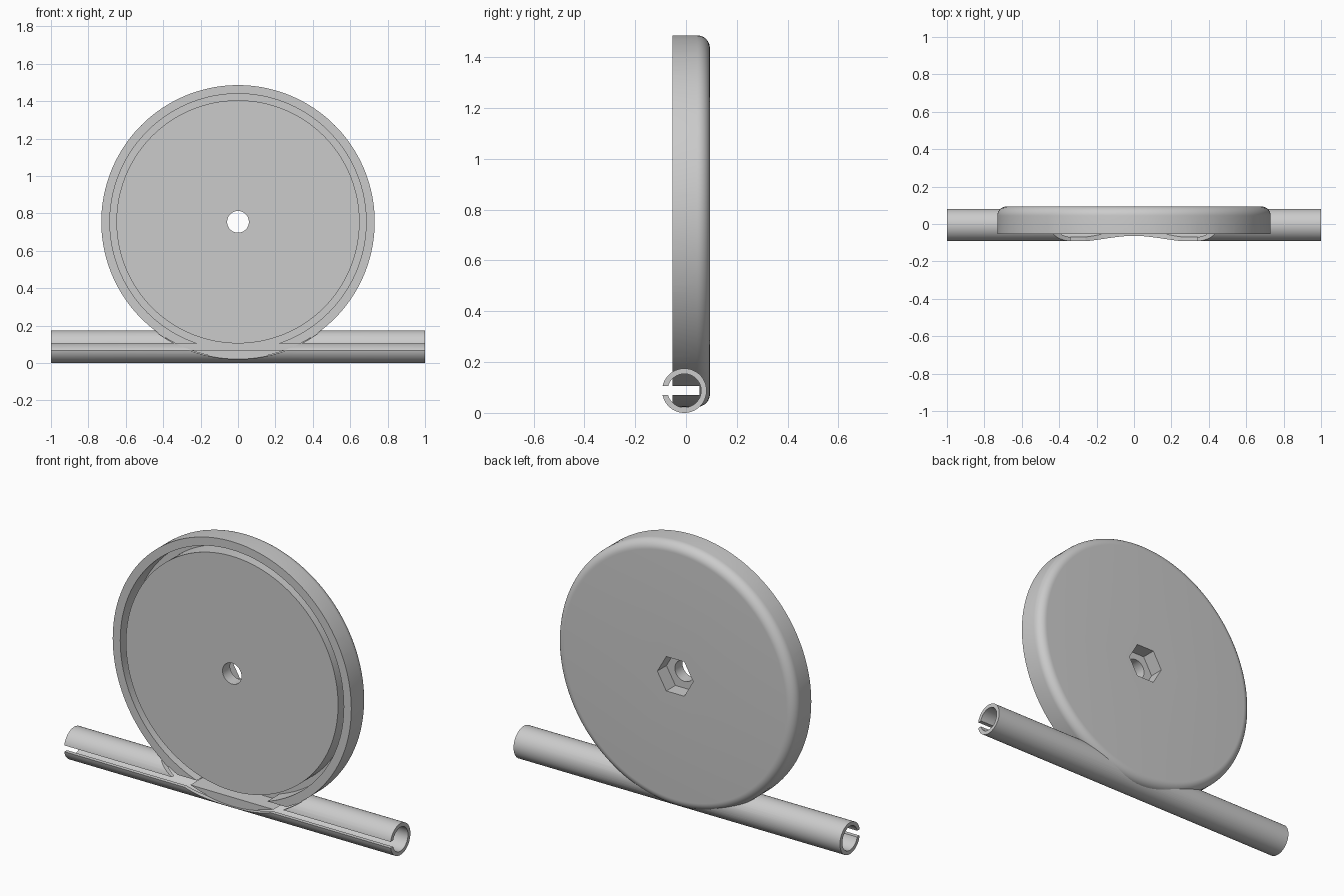
import bpy, bmesh
from math import sin, cos, pi, radians
from mathutils import Matrix

cube = bpy.data.objects.get("Cube")
if cube:
    bpy.data.objects.remove(cube)

# Main sizes
DISC_Z, DISC_R, HOLE_R = 0.755, 0.731, 0.058
FRONT, BACK = -0.0525, 0.094
TUBE_Y, TUBE_R, BORE_R = -0.0065, 0.0875, 0.066
SLOT = 0.0175                      # half height of the slot
FILLET = 0.05

grey = bpy.data.materials.new("plain_grey")
grey.use_nodes = True
grey.diffuse_color = (0.6, 0.6, 0.6, 1)
grey.node_tree.nodes["Principled BSDF"].inputs["Base Color"].default_value = (0.6, 0.6, 0.6, 1)


def finish(name, bm):
    bmesh.ops.recalc_face_normals(bm, faces=bm.faces)
    mesh = bpy.data.meshes.new(name)
    bm.to_mesh(mesh)
    bm.free()
    mesh.materials.append(grey)
    obj = bpy.data.objects.new(name, mesh)
    bpy.context.collection.objects.link(obj)
    return obj


def lathe(name, profile, steps, matrix):
    """Turn a closed (radius, depth) profile around the y axis into a ring."""
    bm = bmesh.new()
    rings = []
    for i in range(steps):
        a = 2 * pi * i / steps
        rings.append([bm.verts.new((r * cos(a), y, r * sin(a))) for r, y in profile])
    n = len(profile)
    for i in range(steps):
        p, q = rings[i], rings[(i + 1) % steps]
        for j in range(n):
            k = (j + 1) % n
            bm.faces.new((p[j], p[k], q[k], q[j]))
    bmesh.ops.transform(bm, matrix=matrix, verts=bm.verts)
    return finish(name, bm)


def band(r0, r1, y0, y1):
    return [(r0, y0), (r1, y0), (r1, y1), (r0, y1)]


def combine(target, other, operation):
    mod = target.modifiers.new(operation.lower(), 'BOOLEAN')
    mod.operation, mod.object, mod.solver = operation, other, 'MANIFOLD'
    bpy.context.view_layer.objects.active = target
    bpy.ops.object.modifier_apply(modifier=mod.name)
    bpy.data.objects.remove(other)


at_disc = Matrix.Translation((0, 0, DISC_Z))
at_tube = Matrix.Translation((0, TUBE_Y, TUBE_R)) @ Matrix.Rotation(radians(90), 4, 'Z')

# Disc with a bolt hole and a rounded back edge
arc = [(DISC_R - FILLET + FILLET * cos(a), BACK - FILLET + FILLET * sin(a))
       for a in (pi / 2 * i / 10 for i in range(11))]
body = lathe("slotted_disc_on_tube",
             [(HOLE_R, -0.2), (DISC_R, -0.2)] + arc + [(HOLE_R, BACK)], 160, at_disc)

# Tube fused across the bottom of the disc
combine(body, lathe("tube", band(BORE_R, TUBE_R, -1, 1), 64, at_tube), 'UNION')

# Flat front, ring groove and hexagonal nut pocket
cuts = [
    ("front_clearance", band(HOLE_R / 2, DISC_R + 0.003, -0.4, FRONT), 160),
    ("ring_groove", band(0.65, 0.685, -0.4, 0.055), 160),
    ("nut_pocket", band(HOLE_R / 2, 0.11, BACK - 0.08, 0.4), 6),
]
for name, profile, steps in cuts:
    combine(body, lathe(name, profile, steps, at_disc), 'DIFFERENCE')

# Slot along the front of the tube
bm = bmesh.new()
bmesh.ops.create_cube(bm, size=1)
y0, y1 = -0.3, 0.0541
bmesh.ops.scale(bm, vec=(2.4, y1 - y0, 2 * SLOT), verts=bm.verts)
bmesh.ops.translate(bm, vec=(0, (y0 + y1) / 2, TUBE_R), verts=bm.verts)
combine(body, finish("tube_slot", bm), 'DIFFERENCE')

# Smooth curves, sharp edges
bpy.ops.object.select_all(action='DESELECT')
body.select_set(True)
bpy.context.view_layer.objects.active = body
bpy.ops.object.shade_smooth_by_angle(angle=radians(25))
